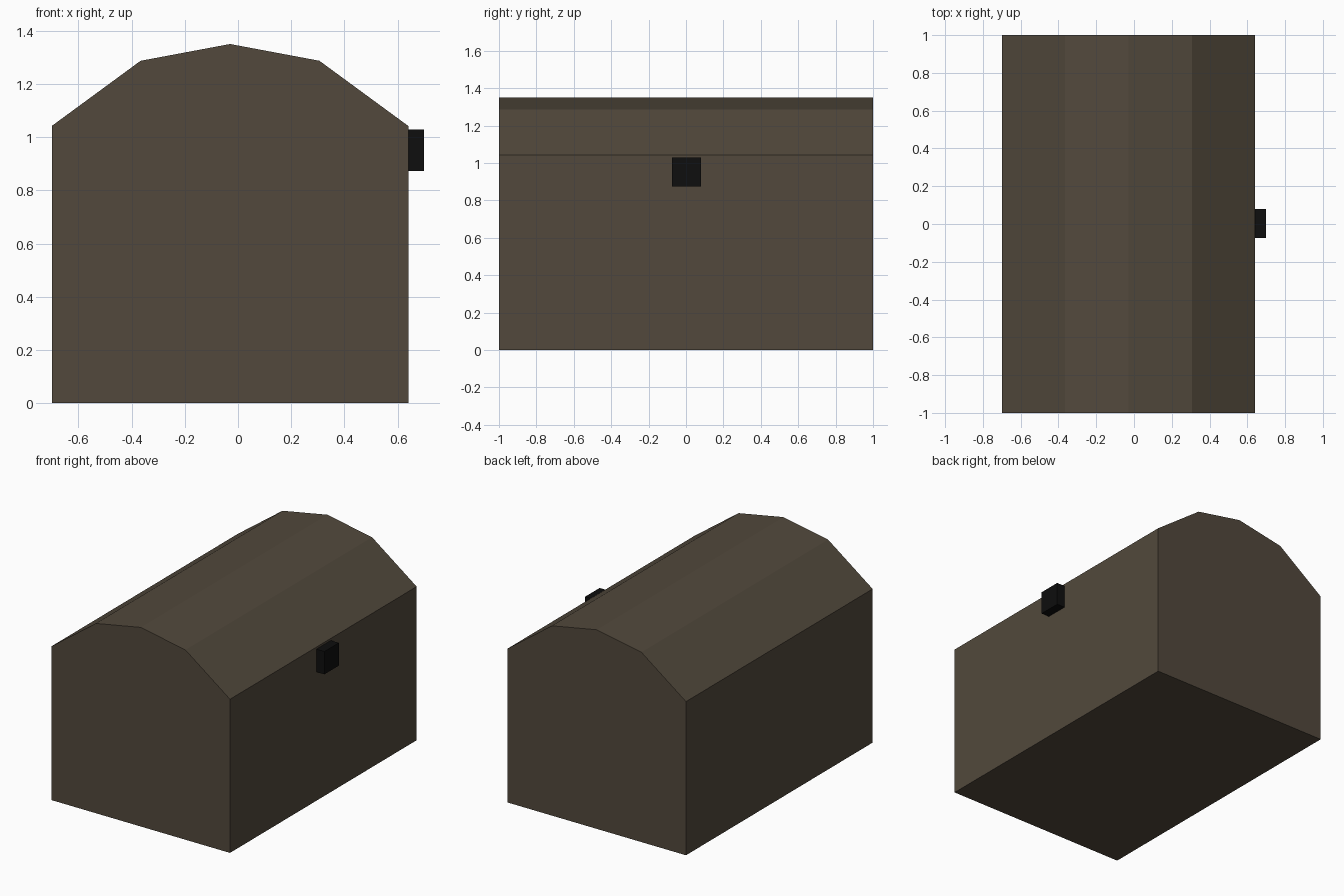
import bpy, bmesh
from mathutils import Vector

if "Cube" in bpy.data.objects:
    bpy.data.objects.remove(bpy.data.objects["Cube"])


def material(name, rgb):
    m = bpy.data.materials.new(name)
    m.diffuse_color = (*rgb, 1.0)
    m.use_nodes = True
    m.node_tree.nodes["Principled BSDF"].inputs["Base Color"].default_value = m.diffuse_color
    return m


def prism(name, profile, y0, y1, mat):
    """Extrude an (x, z) profile along y into a closed solid."""
    bm = bmesh.new()
    face = bm.faces.new([bm.verts.new((x, y0, z)) for x, z in profile])
    ext = bmesh.ops.extrude_face_region(bm, geom=[face])
    verts = [g for g in ext["geom"] if isinstance(g, bmesh.types.BMVert)]
    bmesh.ops.translate(bm, verts=verts, vec=Vector((0, y1 - y0, 0)))
    bmesh.ops.recalc_face_normals(bm, faces=bm.faces)
    mesh = bpy.data.meshes.new(name)
    bm.to_mesh(mesh)
    bm.free()
    mesh.materials.append(mat)
    obj = bpy.data.objects.new(name, mesh)
    bpy.context.collection.objects.link(obj)
    return obj


wood = material("dark wood", (0.084, 0.066, 0.045))
iron = material("black iron", (0.0044, 0.0044, 0.0044))

# Chest body with faceted domed lid, mirrored about its middle line
mid = -0.03
half = [(0.67, 0.0), (0.67, 1.042), (0.336, 1.287)]
right = [(mid + x, z) for x, z in half]
left = [(mid - x, z) for x, z in reversed(half)]
prism("chest_body", right + [(mid, 1.35)] + left, -1.0, 1.0, wood)

# Lock plate on the right side
prism("lock", [(0.64, 0.873), (0.70, 0.873), (0.70, 1.028), (0.64, 1.028)],
      -0.074, 0.08, iron)
